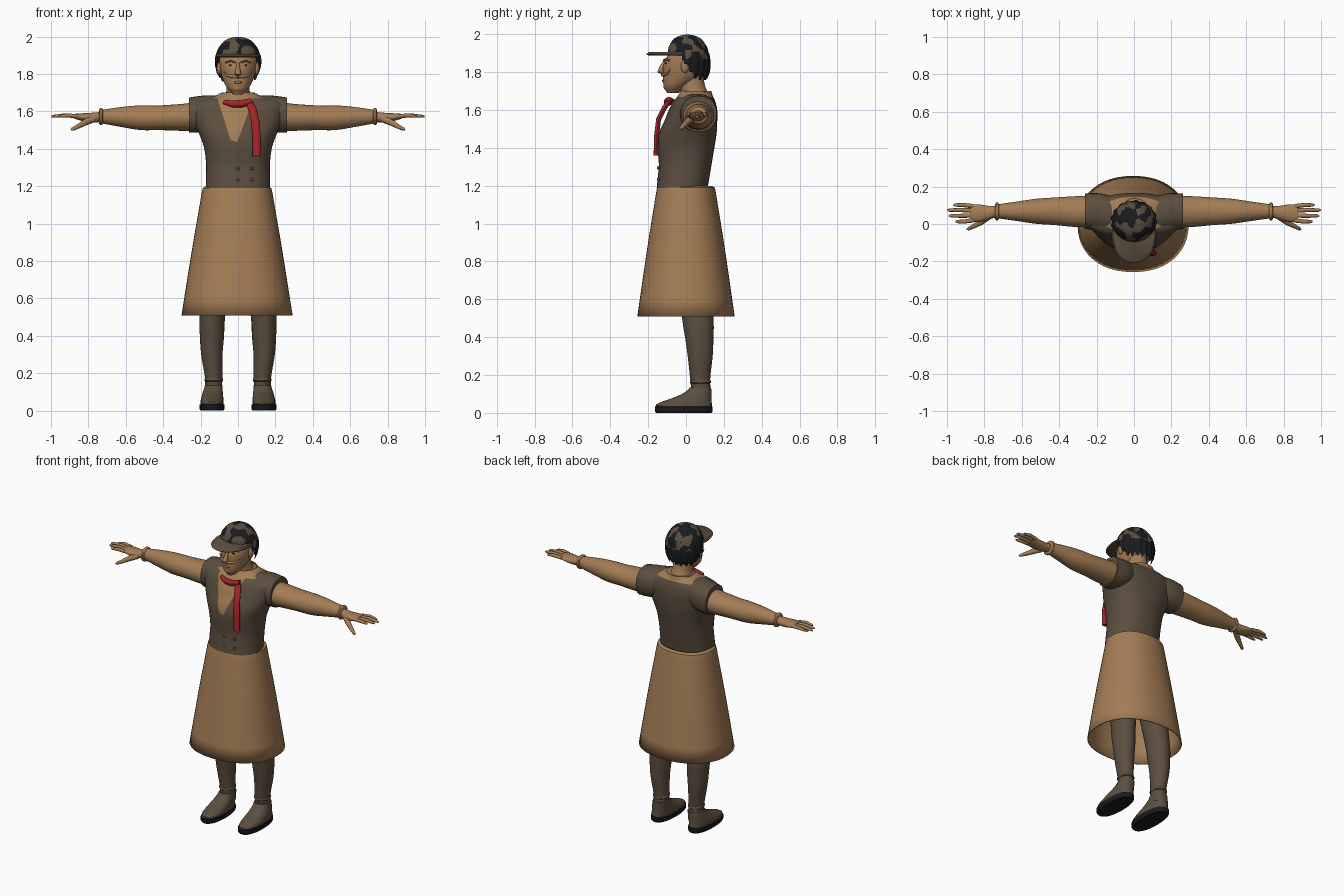
import bpy, bmesh, math
from mathutils import Vector, noise

if "Cube" in bpy.data.objects:
    bpy.data.objects.remove(bpy.data.objects["Cube"])


def material(name, rgb):
    m = bpy.data.materials.new(name)
    m.use_nodes = True
    m.diffuse_color = (*rgb, 1)
    m.node_tree.nodes["Principled BSDF"].inputs["Base Color"].default_value = (*rgb, 1)
    return m


TAN = material("warm_tan", (0.37, 0.205, 0.092))
BROWN = material("dark_brown", (0.105, 0.077, 0.05))
BLACK = material("black", (0.010, 0.011, 0.013))
RED = material("red", (0.37, 0.018, 0.022))


def finish(name, bm, *mats):
    """Turn a bmesh into a smooth-shaded object."""
    bmesh.ops.recalc_face_normals(bm, faces=bm.faces)
    me = bpy.data.meshes.new(name)
    bm.to_mesh(me)
    bm.free()
    for m in mats:
        me.materials.append(m)
    ob = bpy.data.objects.new(name, me)
    bpy.context.collection.objects.link(ob)
    bpy.ops.object.select_all(action="DESELECT")
    ob.select_set(True)
    bpy.context.view_layer.objects.active = ob
    bpy.ops.object.shade_smooth_by_angle(angle=math.radians(45))
    return ob


def bridge(bm, loops, caps):
    for a, b in zip(loops, loops[1:]):
        for i in range(len(a)):
            j = (i + 1) % len(a)
            bm.faces.new((a[i], a[j], b[j], b[i]))
    if caps:
        bm.faces.new(loops[0])
        bm.faces.new(loops[-1])


def refine(rings, steps):
    """Catmull-Rom interpolation of ring parameters."""
    out = []
    for i in range(len(rings) - 1):
        p = [rings[max(0, min(len(rings) - 1, i + k))] for k in (-1, 0, 1, 2)]
        for s in range(steps):
            t = s / steps
            out.append([b + t * ((c - a) + t * ((2*a - 5*b + 4*c - d) + t * (3*b - a - 3*c + d))) / 2
                        if i else b + (c - b) * t for a, b, c, d in zip(*p)])
    return out + [list(rings[-1])]


def loft(rings, axis="z", n=32, power=2, steps=3, caps=True, side=1):
    """Rings are (position, centre a, centre b, radius a, radius b) along an axis."""
    bm = bmesh.new()
    loops = []
    for pos, ca, cb, ra, rb in refine(rings, steps):
        loop = []
        for i in range(n):
            c, s = math.cos(math.tau * i / n), math.sin(math.tau * i / n)
            a = ca + ra * math.copysign(abs(c) ** (2 / power), c)
            b = cb + rb * math.copysign(abs(s) ** (2 / power), s)
            co = (a, b, pos) if axis == "z" else (pos, a, b)
            loop.append(bm.verts.new((co[0] * side, co[1], co[2])))
        loops.append(loop)
    bridge(bm, loops, caps)
    return bm


def sweep(points, radii, ref, n=12, side=1):
    """Tube along points; radii are (along ref, across ref) for each point."""
    bm = bmesh.new()
    pts = [Vector((x * side, y, z)) for x, y, z in points]
    loops = []
    for i, p in enumerate(pts):
        t = (pts[min(i + 1, len(pts) - 1)] - pts[max(i - 1, 0)]).normalized()
        u = Vector(ref)
        u = (u - t * u.dot(t)).normalized()
        v = t.cross(u)
        ra, rb = radii[i]
        loops.append([bm.verts.new(p + u * ra * math.cos(math.tau * k / n) + v * rb * math.sin(math.tau * k / n))
                      for k in range(n)])
    bridge(bm, loops, True)
    return bm


def ball(name, centre, radii, mat):
    bm = bmesh.new()
    bmesh.ops.create_uvsphere(bm, u_segments=16, v_segments=10, radius=1)
    bmesh.ops.scale(bm, vec=radii, verts=bm.verts)
    bmesh.ops.translate(bm, vec=centre, verts=bm.verts)
    return finish(name, bm, mat)


# Skirt, open at the hem
skirt = finish("skirt", loft([(1.2, -.005, 0, .165, .135), (1.19, -.005, 0, .183, .152), (1.1, -.005, 0, .2, .168),
                              (.85, -.005, 0, .243, .208), (.51, -.005, 0, .297, .257)],
                             n=48, power=2.2, caps=False), TAN)
thick = skirt.modifiers.new("thickness", "SOLIDIFY")
thick.thickness = 0.006

# Vest with an open shirt front cut into it
vest = loft([(1.19, 0, -.02, .172, .135), (1.3, 0, -.005, .17, .138), (1.4, 0, 0, .18, .15),
             (1.48, 0, .01, .208, .152), (1.54, 0, .025, .235, .14), (1.6, 0, .037, .25, .128),
             (1.65, 0, .045, .25, .108), (1.675, 0, .05, .14, .09), (1.695, 0, .05, .1, .07)],
            n=48, power=2.3)
opening = [((-.11, 0, 1.67), (.95, 0, .3)), ((-.005, 0, 1.435), (-.93, 0, .35)), ((-.02, 0, 1.44), (.3, 0, .95))]
for co, no in opening:
    front = [f for f in vest.faces if f.calc_center_median().y < 0]
    geom = front + list({e for f in front for e in f.edges}) + list({v for f in front for v in f.verts})
    bmesh.ops.bisect_plane(vest, geom=geom, plane_co=co, plane_no=no)
for f in vest.faces:
    c = f.calc_center_median()
    in_front = c.y < 0 and all((c - Vector(co)).dot(Vector(no)) > 0 for co, no in opening)
    f.material_index = int(in_front or (c.z > 1.666 and abs(c.x) < .14))
finish("vest", vest, BROWN, TAN)
for x in (0, .075):
    for z in (1.235, 1.295):
        ball("vest_button", (x, -.146, z), (.009, .008, .009), BROWN)

# Neck and shirt collar
finish("neck", loft([(1.66, 0, .05, .085, .08), (1.69, 0, .045, .068, .072), (1.73, 0, .03, .06, .07),
                     (1.8, 0, .02, .06, .068)]), TAN)
finish("shirt_collar", loft([(1.655, 0, .045, .125, .1), (1.68, 0, .05, .105, .09), (1.7, 0, .052, .088, .082)],
                            caps=False), TAN)

# Neckerchief: band round the throat and a hanging tail
finish("kerchief_band", sweep([(-.075, -.07, 1.65), (-.03, -.09, 1.64), (.02, -.1, 1.642), (.075, -.09, 1.655)],
                              [(.012, .01), (.018, .016), (.02, .018), (.016, .014)], (0, 0, 1)), RED)
finish("kerchief_tail", sweep([(.055, -.08, 1.66), (.078, -.115, 1.61), (.092, -.145, 1.55), (.1, -.156, 1.46),
                               (.1, -.158, 1.36)], [(.018, .012)] + [(.022, .013)] * 4, (1, 0, 0)), RED)

# Head and face
finish("head", loft([(1.69, 0, -.07, .025, .03), (1.72, 0, -.06, .054, .056), (1.75, 0, -.037, .072, .084),
                     (1.79, 0, -.015, .088, .105), (1.84, 0, -.008, .097, .112), (1.89, 0, .005, .1, .1),
                     (1.95, 0, .012, .085, .08)]), TAN)
finish("nose", sweep([(0, -.108, 1.86), (0, -.128, 1.825), (0, -.138, 1.803), (0, -.122, 1.792)],
                     [(.008, .01), (.012, .013), (.018, .014), (.012, .006)], (1, 0, 0)), TAN)
ball("lower_lip", (0, -.112, 1.755), (.024, .016, .008), TAN)
ball("chin", (0, -.096, 1.725), (.028, .024, .022), TAN)
for s, label in ((1, "left"), (-1, "right")):
    finish(label + "_moustache", sweep([(0, -.125, 1.785), (.03, -.117, 1.787), (.058, -.098, 1.793),
                                        (.075, -.085, 1.812)],
                                       [(.008, .009), (.009, .009), (.006, .007), (.002, .002)],
                                       (0, 0, 1), side=s), TAN)
    finish(label + "_eyebrow", sweep([(.015, -.116, 1.862), (.04, -.108, 1.87), (.066, -.088, 1.862)],
                                     [(.005, .007)] * 3, (0, 0, 1), side=s), TAN)
    ball(label + "_eye", (s * .037, -.1045, 1.847), (.012, .006, .005), BLACK)
    ball(label + "_ear", (s * .1, -.005, 1.83), (.014, .022, .034), TAN)

# Hair and cap crown: brown cloth showing through dark locks
hair = loft([(1.76, 0, .02, .09, .09), (1.8, 0, .018, .109, .105), (1.85, 0, .015, .121, .111),
             (1.89, 0, .013, .12, .109), (1.93, 0, .01, .109, .102), (1.97, 0, .008, .08, .078),
             (1.99, 0, .008, .048, .048), (1.999, 0, .008, .008, .008)], n=80, steps=6)
for v in hair.verts:
    if v.co.z < 1.9:
        k = 1 + .03 * math.sin(18 * math.atan2(v.co.y, v.co.x))
        v.co.x, v.co.y = v.co.x * k, v.co.y * k


def hairline(c):
    drop = max(0, min(1, (c.y + .04) / .09))
    return 1.9 - .13 * drop + .01 * math.sin(22 * math.atan2(c.y, c.x))


bmesh.ops.delete(hair, geom=[f for f in hair.faces if f.calc_center_median().z < hairline(f.calc_center_median())],
                 context="FACES")
for f in hair.faces:
    c = f.calc_center_median()
    f.material_index = int(c.z > 1.87 and noise.noise(Vector((c.x * 22, c.y * 16, c.z * 18))) > .08)
finish("hair_and_cap", hair, BLACK, BROWN)
finish("cap_brim", loft([(1.888, 0, -.055, .116, .145), (1.896, 0, -.06, .12, .15), (1.906, 0, -.055, .113, .142)],
                        n=40, steps=1), BROWN)

for s, label in ((1, "left"), (-1, "right")):
    # Shoulder of the vest, sleeve and cuff
    finish(label + "_vest_shoulder", loft([(.08, .05, 1.6, .08, .08), (.14, .055, 1.592, .1, .094),
                                           (.2, .065, 1.585, .1, .098), (.262, .068, 1.58, .094, .094)],
                                          axis="x", power=2.3, side=s), BROWN)
    finish(label + "_sleeve", loft([(.22, .066, 1.572, .084, .078), (.3, .066, 1.568, .083, .072),
                                    (.42, .068, 1.566, .074, .066), (.52, .068, 1.566, .067, .066),
                                    (.62, .068, 1.57, .053, .054), (.73, .068, 1.572, .037, .036)],
                                   axis="x", side=s), TAN)
    finish(label + "_cuff", loft([(.722, .067, 1.572, .038, .038), (.727, .067, 1.572, .047, .045),
                                  (.738, .067, 1.572, .047, .045), (.744, .067, 1.572, .034, .034)],
                                 axis="x", steps=2, side=s), TAN)
    # Hand with four fingers and a thumb
    finish(label + "_palm", loft([(.735, .066, 1.57, .03, .027), (.78, .06, 1.566, .037, .027),
                                  (.83, .058, 1.569, .047, .021), (.875, .058, 1.574, .046, .013)],
                                 axis="x", n=20, side=s), TAN)
    for y, tip in ((.02, .955), (.046, .99), (.072, .998), (.095, .965)):
        mid = (.86 + tip) / 2
        spread = y + (y - .058) * .18
        finish(label + "_finger", sweep([(.86, y, 1.574), (mid, spread, 1.579), (tip - .012, spread, 1.574),
                                         (tip, spread, 1.572)],
                                        [(.012, .011), (.011, .011), (.009, .008), (.004, .004)],
                                        (0, 1, 0), n=10, side=s), TAN)
    finish(label + "_thumb", sweep([(.775, .04, 1.56), (.82, .008, 1.54), (.86, -.013, 1.517), (.885, -.026, 1.505),
                                    (.893, -.03, 1.5)],
                                   [(.02, .018), (.017, .016), (.012, .012), (.009, .009), (.003, .003)],
                                   (0, 0, 1), n=10, side=s), TAN)
    # Trouser leg, ankle band, shoe and sole
    finish(label + "_leg", loft([(.08, .13, .082, .045, .05), (.17, .13, .075, .046, .052),
                                 (.3, .14, .075, .057, .066), (.4, .139, .07, .065, .075),
                                 (.5, .137, .062, .068, .083), (.8, .11, .03, .085, .092),
                                 (1.12, .085, 0, .085, .11)], side=s), BROWN)
    finish(label + "_ankle_band", loft([(.155, .13, .076, .045, .05), (.16, .13, .076, .05, .056),
                                        (.17, .13, .076, .05, .056), (.176, .13, .076, .045, .05)],
                                       steps=1, side=s), BROWN)
    finish(label + "_shoe", loft([(.03, .139, -.012, .062, .148), (.045, .139, -.01, .062, .147),
                                  (.062, .138, .008, .06, .127), (.085, .136, .04, .056, .094),
                                  (.11, .133, .065, .051, .069), (.135, .13, .077, .047, .056)],
                                 power=2.3, side=s), BROWN)
    finish(label + "_sole", loft([(0, .139, -.012, .06, .147), (.008, .139, -.012, .066, .153),
                                  (.032, .139, -.012, .066, .153), (.036, .139, -.012, .06, .147)],
                                 power=2.3, steps=1, side=s), BLACK)
